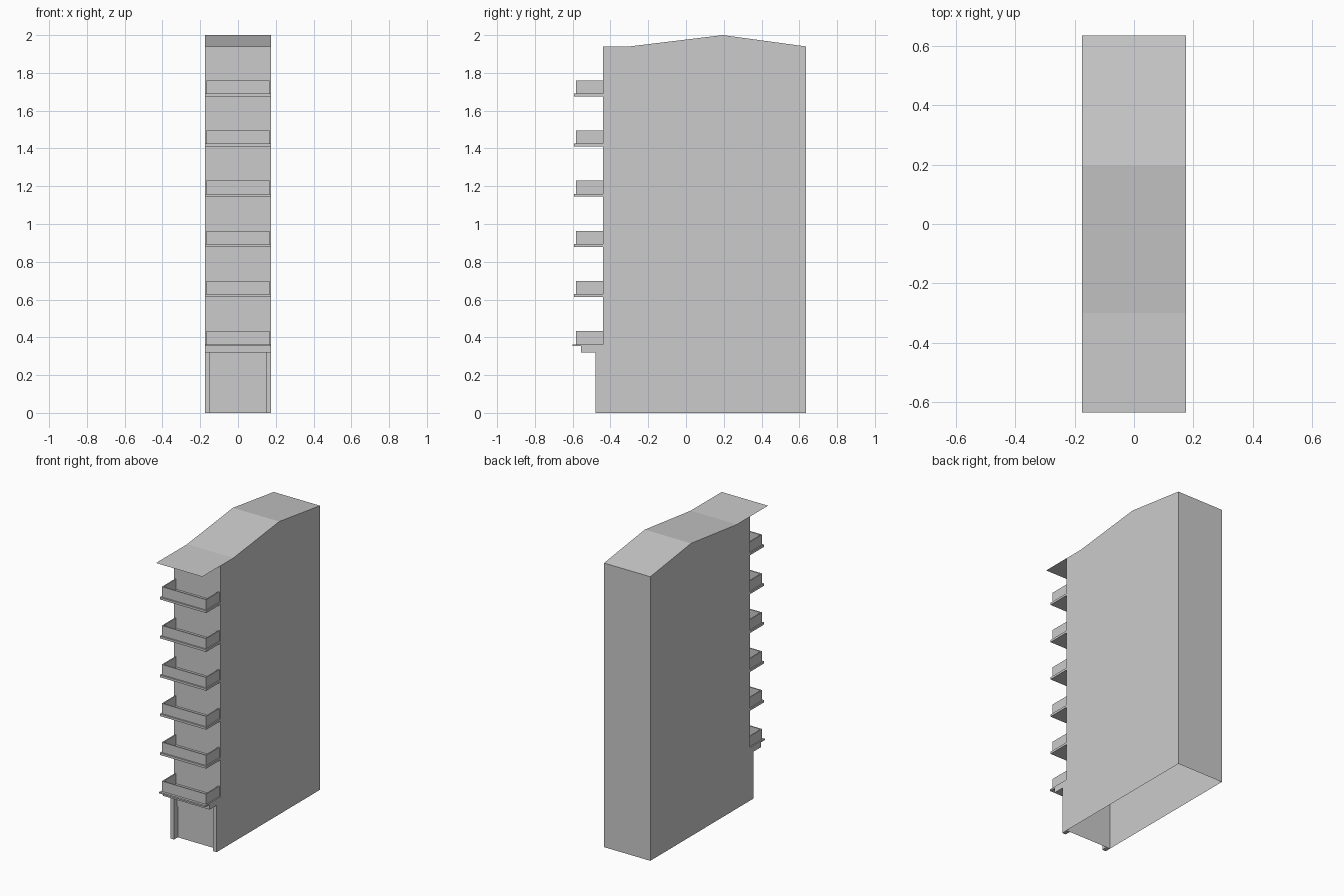
import bpy, bmesh

if "Cube" in bpy.data.objects:
    bpy.data.objects.remove(bpy.data.objects["Cube"])

HALF_W = 0.175       # half width of the building
WALL_Y = -0.44       # front wall plane
BACK_Y = 0.635
EAVE_Z = 1.94


def make_object(name, verts, faces):
    mesh = bpy.data.meshes.new(name)
    mesh.from_pydata(verts, [], faces)
    obj = bpy.data.objects.new(name, mesh)
    bpy.context.collection.objects.link(obj)
    return obj


def extrude_x(name, path, x0, x1, caps=True, close=True):
    """Sweep a (y, z) path across x."""
    n = len(path)
    verts = [(x, y, z) for x in (x0, x1) for y, z in path]
    faces = [(i, (i + 1) % n, n + (i + 1) % n, n + i) for i in range(n if close else n - 1)]
    if caps:
        faces += [tuple(reversed(range(n))), tuple(range(n, 2 * n))]
    obj = make_object(name, verts, faces)
    bm = bmesh.new()
    bm.from_mesh(obj.data)
    bmesh.ops.recalc_face_normals(bm, faces=bm.faces)
    bm.to_mesh(obj.data)
    bm.free()
    return obj


def box(name, x0, x1, y0, y1, z0, z1):
    return extrude_x(name, [(y0, z0), (y1, z0), (y1, z1), (y0, z1)], x0, x1)


# Main body: tall shell with a gabled top, open underneath
profile = [(BACK_Y, 0), (BACK_Y, EAVE_Z), (0.195, 2.0), (-0.30, EAVE_Z),
           (WALL_Y, EAVE_Z), (WALL_Y, 0)]
body = extrude_x("building_body", profile, -HALF_W, HALF_W)
bm = bmesh.new()
bm.from_mesh(body.data)
# Remove the ground face and the top faces (the roof sheet covers those)
extra = [f for f in bm.faces if all(v.co.z < 0.001 for v in f.verts)
         or all(v.co.z > EAVE_Z - 0.001 for v in f.verts)]
bmesh.ops.delete(bm, geom=extra, context='FACES')
bm.to_mesh(body.data)
bm.free()

# Roof: thin sheet with a front overhang
extrude_x("roof", [(BACK_Y, EAVE_Z), (0.195, 2.0), (-0.30, EAVE_Z), (-0.635, EAVE_Z)],
          HALF_W, -HALF_W, caps=False, close=False)

# Ground floor: side pillars, shallow lintel, beam
for side, x0, x1 in (("left", -HALF_W, -0.147), ("right", 0.147, HALF_W)):
    box(f"entrance_pillar_{side}", x0, x1, -0.48, WALL_Y, 0, 0.32)
box("entrance_lintel", -0.147, 0.147, WALL_Y - 0.006, WALL_Y, 0.215, 0.32)
box("entrance_beam", -HALF_W, HALF_W, -0.557, WALL_Y, 0.32, 0.353)

# Balconies: slab with a thin U-shaped parapet
PX, PY, T = 0.167, -0.583, 0.008
for i in range(6):
    top = 0.433 + i * 0.2655
    slab_top = top - 0.07
    slab_bottom = 0.353 if i == 0 else slab_top - 0.015
    front = -0.60 if i == 0 else -0.593
    box(f"balcony_slab_{i + 1}", -HALF_W, HALF_W, front, WALL_Y, slab_bottom, slab_top)
    outline = [(-PX, WALL_Y), (-PX, PY), (PX, PY), (PX, WALL_Y),
               (PX - T, WALL_Y), (PX - T, PY + T), (-PX + T, PY + T), (-PX + T, WALL_Y)]
    verts = [(x, y, z) for z in (slab_top, top) for x, y in outline]
    faces = [(k, (k + 1) % 8, 8 + (k + 1) % 8, 8 + k) for k in range(8)]
    for a, b, c, d in ((0, 1, 6, 7), (1, 2, 5, 6), (2, 3, 4, 5)):
        faces += [(a + 8, b + 8, c + 8, d + 8), (d, c, b, a)]
    make_object(f"balcony_parapet_{i + 1}", verts, faces)
